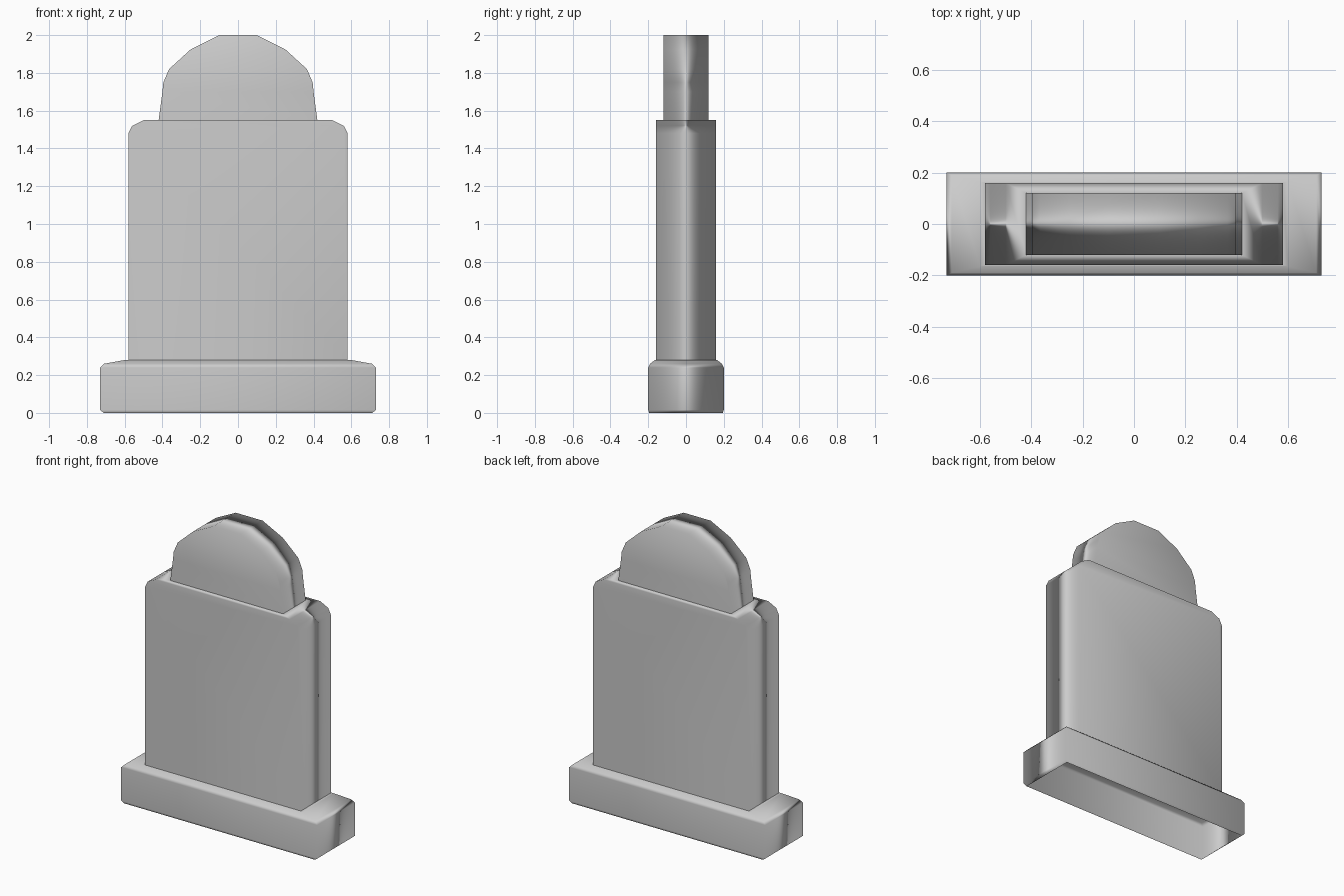
import bpy
import bmesh

cube = bpy.data.objects.get("Cube")
if cube:
    bpy.data.objects.remove(cube, do_unlink=True)

# One plain stone colour
stone = bpy.data.materials.new("grey stone")
stone.use_nodes = True
colour = (0.6, 0.6, 0.6, 1)
stone.diffuse_color = colour
stone.node_tree.nodes["Principled BSDF"].inputs["Base Color"].default_value = colour


def loft(name, rings, cap=False):
    """Stack rectangles given as (half width, half depth, height)."""
    bm = bmesh.new()
    loops = [[bm.verts.new((sx * w, sy * d, z))
              for sx, sy in ((-1, -1), (1, -1), (1, 1), (-1, 1))]
             for w, d, z in rings]
    for low, high in zip(loops, loops[1:]):
        for i in range(4):
            j = (i + 1) % 4
            bm.faces.new((low[i], low[j], high[j], high[i]))
    if cap:
        bm.faces.new(loops[-1])
    bm.normal_update()
    # Merge the flat front and back into single faces
    flat = [f for f in bm.faces if abs(f.normal.y) > 0.999]
    bmesh.ops.dissolve_faces(bm, faces=flat)
    for f in bm.faces:
        f.smooth = True
    mesh = bpy.data.meshes.new(name)
    bm.to_mesh(mesh)
    bm.free()
    mesh.materials.append(stone)
    obj = bpy.data.objects.new(name, mesh)
    bpy.context.collection.objects.link(obj)
    # Large faces stay flat while the narrow sides look rounded
    obj.modifiers.new("soft edges", 'WEIGHTED_NORMAL')
    return obj


# Plinth, open underneath, with a sloped top
loft("plinth", [(0.71, 0.195, 0), (0.73, 0.2, 0.015), (0.73, 0.2, 0.24),
                (0.71, 0.19, 0.26), (0.6, 0.165, 0.28), (0.58, 0.16, 0.28)])

# Main slab with rounded shoulders
loft("slab", [(0.58, 0.16, 0.28), (0.58, 0.16, 1.48), (0.56, 0.16, 1.52),
              (0.5, 0.16, 1.55), (0.42, 0.12, 1.55)])

# Arched crest
loft("crest", [(0.42, 0.12, 1.55), (0.4, 0.12, 1.7), (0.395, 0.12, 1.75),
               (0.365, 0.12, 1.82), (0.25, 0.12, 1.925), (0.1, 0.12, 2)], cap=True)
